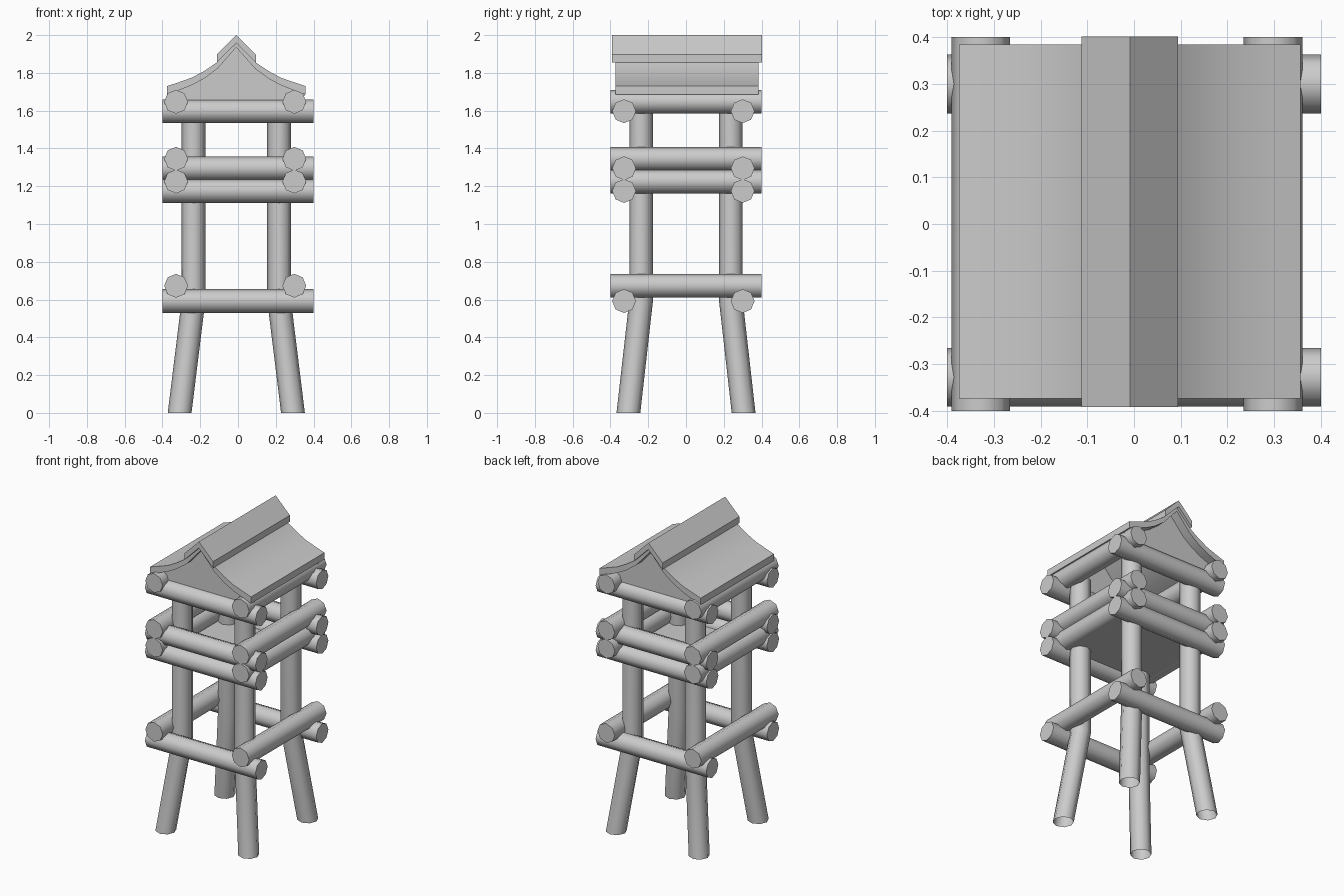
import bpy, bmesh, math
from mathutils import Vector

if "Cube" in bpy.data.objects:
    bpy.data.objects.remove(bpy.data.objects["Cube"])

CX, R, SIDES = -0.009, 0.063, 8


def make_object(name, bm, angle=50):
    bmesh.ops.recalc_face_normals(bm, faces=bm.faces)
    mesh = bpy.data.meshes.new(name)
    bm.to_mesh(mesh)
    bm.free()
    mesh.shade_smooth()
    mesh.set_sharp_from_angle(angle=math.radians(angle))
    ob = bpy.data.objects.new(name, mesh)
    bpy.context.collection.objects.link(ob)
    return ob


def loft(name, centres, u, v, caps):
    """Octagonal tube through the centres, rings lying in the u-v plane."""
    bm = bmesh.new()
    u, v = Vector(u), Vector(v)
    rings = []
    for c in centres:
        ring = []
        for i in range(SIDES):
            a = i * math.tau / SIDES
            ring.append(bm.verts.new(Vector(c) + R * (math.cos(a) * u + math.sin(a) * v)))
        rings.append(ring)
    for a, b in zip(rings, rings[1:]):
        for i in range(SIDES):
            j = (i + 1) % SIDES
            bm.faces.new((a[i], a[j], b[j], b[i]))
    if caps:
        bm.faces.new(rings[0])
        bm.faces.new(rings[-1])
    return make_object(name, bm)


def extrude_strip(name, top, bottom, y0, y1):
    """Roof layer: mirrored half profiles (offset, z) extruded along y."""
    def full(half):
        return [(CX - d, z) for d, z in reversed(half[1:])] + [(CX + d, z) for d, z in half]
    t, b = full(top), full(bottom)
    bm = bmesh.new()
    rows = [[bm.verts.new((x, y, z)) for x, z in p] for y in (y0, y1) for p in (t, b)]
    ft, fb, bt, bb = rows
    for i in range(len(t) - 1):
        for p, q in ((ft, bt), (fb, bb), (ft, fb), (bt, bb)):
            bm.faces.new((p[i], p[i + 1], q[i + 1], q[i]))
    for i in (0, -1):
        bm.faces.new((ft[i], fb[i], bb[i], bt[i]))
    return make_object(name, bm, 30)


# Four posts: splayed legs below, upright above
for sx in (-1, 1):
    for sy in (-1, 1):
        path = [(CX + sx * 0.300, sy * 0.305, 0),
                (CX + sx * 0.226, sy * 0.237, 0.60),
                (CX + sx * 0.226, sy * 0.237, 1.65)]
        loft("corner_post", path, (1, 0, 0), (0, 1, 0), False)

# Crossed logs: side-to-side ones, then front-to-back ones
for s in (-1, 1):
    for z in (0.592, 1.175, 1.295, 1.597):
        y = -0.014 + s * 0.314
        loft("cross_log", [(-0.4, y, z), (0.4, y, z)], (0, 1, 0), (0, 0, 1), True)
    for z in (0.673, 1.225, 1.345, 1.647):
        x = -0.015 + s * 0.313
        loft("side_log", [(x, -0.4, z), (x, 0.4, z)], (1, 0, 0), (0, 0, 1), True)

# Lookout floor
bm = bmesh.new()
bmesh.ops.create_cube(bm, size=1)
bmesh.ops.scale(bm, vec=(0.60, 0.60, 0.015), verts=bm.verts)
bmesh.ops.translate(bm, vec=(CX, -0.01, 1.175), verts=bm.verts)
make_object("floor", bm)

# Flared roof and ridge cap
roof_top = [(0, 1.957), (0.103, 1.855), (0.17, 1.81), (0.235, 1.775), (0.30, 1.752), (0.366, 1.73)]
roof_bottom = [(0, 1.935), (0.10, 1.822), (0.17, 1.77), (0.235, 1.735), (0.30, 1.709), (0.366, 1.686)]
extrude_strip("roof", roof_top, roof_bottom, -0.374, 0.384)
extrude_strip("ridge_cap", [(0, 2.0), (0.103, 1.897)], [(0, 1.958), (0.103, 1.855)], -0.392, 0.402)

# Gable walls under both roof ends
for y in (-0.335, 0.325):
    bm = bmesh.new()
    pts = [(CX - d, z) for d, z in reversed(roof_bottom[1:])] + [(CX + d, z) for d, z in roof_bottom]
    pts += [(CX + 0.33, 1.64), (CX - 0.33, 1.64)]
    bm.faces.new([bm.verts.new((x, y, z)) for x, z in pts])
    make_object("gable", bm)
